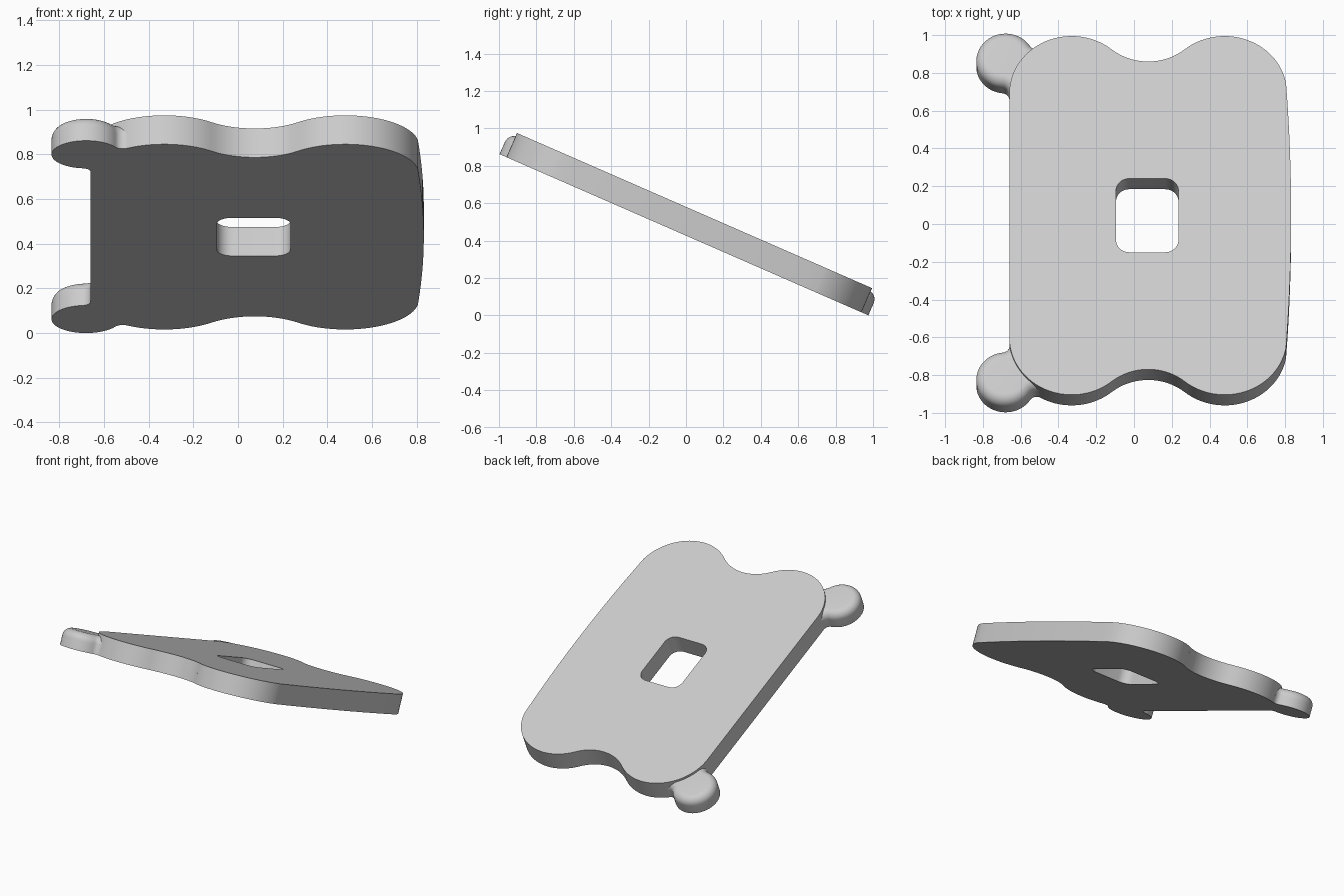
import bpy, bmesh
from math import radians, degrees, sin, cos, atan2, asin, sqrt, hypot, pi

cube = bpy.data.objects.get("Cube")
if cube:
    bpy.data.objects.remove(cube)

TILT = radians(-23.6)
THICK = 0.141
LOBE_R, LOBE_V = 0.33, 0.706
LOBE_L, LOBE_RT = (-0.33, LOBE_V), (0.48, LOBE_V)
EAR, EAR_R, FILLET = (-0.68, 0.921), 0.155, 0.04
WALL, ROUND = 0.07, 0.055

grey = bpy.data.materials.new("light grey")
grey.use_nodes = True
grey.diffuse_color = (0.6, 0.6, 0.6, 1)
grey.node_tree.nodes["Principled BSDF"].inputs["Base Color"].default_value = (0.6, 0.6, 0.6, 1)


def arc(c, r, a0, a1, n):
    """Points on a circle from angle a0 to a1, in degrees."""
    angles = [radians(a0 + (a1 - a0) * i / n) for i in range(n + 1)]
    return [(c[0] + r * cos(a), c[1] + r * sin(a)) for a in angles]


def heading(a, b):
    return degrees(atan2(b[1] - a[1], b[0] - a[0]))


def clean(points):
    """Drop repeated neighbouring points."""
    return [p for i, p in enumerate(points)
            if hypot(p[0] - points[i - 1][0], p[1] - points[i - 1][1]) > 1e-5]


def finish(bm, name):
    """Make a tilted, smooth-sided object from the bmesh."""
    bmesh.ops.recalc_face_normals(bm, faces=bm.faces)
    mesh = bpy.data.meshes.new(name)
    bm.to_mesh(mesh)
    bm.free()
    mesh.materials.append(grey)
    obj = bpy.data.objects.new(name, mesh)
    bpy.context.collection.objects.link(obj)
    obj.rotation_euler.x = TILT
    obj.location = (0, -0.011, 0.431)
    bpy.ops.object.select_all(action='DESELECT')
    obj.select_set(True)
    bpy.context.view_layer.objects.active = obj
    bpy.ops.object.shade_smooth_by_angle(angle=radians(30))
    return obj


# Plate outline: two end lobes joined by a tangent hollow, and a bowed side
mid = (LOBE_L[0] + LOBE_RT[0]) / 2
hollow_r = 0.301
hollow = (mid, 0.889 + hollow_r)
turn = heading(LOBE_L, hollow)
half = (arc(LOBE_RT, LOBE_R, 10, 180 - turn, 28)
        + arc(hollow, hollow_r, -turn, turn - 180, 18)
        + arc(LOBE_L, LOBE_R, turn, 180, 28))
corner_x, corner_v = half[0]
sag = 0.832 - corner_x
bow_r = (corner_v ** 2 + sag ** 2) / (2 * sag)
bow = degrees(asin(corner_v / bow_r))
outline = clean(half + [(x, -v) for x, v in reversed(half)]
                + arc((0.832 - bow_r, 0), bow_r, -bow, bow, 20))

# Rounded rectangular hole
hole, hole_r = [], 0.07
for sx, sv, start in ((1, 1, 0), (-1, 1, 90), (-1, -1, 180), (1, -1, 270)):
    centre = (0.07 + sx * (0.165 - hole_r), sv * (0.213 - hole_r))
    hole += arc(centre, hole_r, start, start + 90, 10)

# Plate
bm = bmesh.new()
edges = []
for loop in (outline, hole):
    verts = [bm.verts.new((x, v, 0)) for x, v in loop]
    edges += [bm.edges.new((verts[i - 1], verts[i])) for i in range(len(verts))]
bmesh.ops.triangle_fill(bm, edges=edges, use_beauty=True)
top = bmesh.ops.extrude_face_region(bm, geom=bm.faces[:], use_keep_orig=True)
bmesh.ops.translate(bm, vec=(0, 0, THICK),
                    verts=[g for g in top["geom"] if isinstance(g, bmesh.types.BMVert)])
finish(bm, "plate")

# Centres of the fillets that blend an ear into the plate side and end lobe
side_x = LOBE_L[0] - LOBE_R
reach = EAR_R + FILLET
side_c = (side_x - FILLET, EAR[1] - sqrt(reach ** 2 - (side_x - FILLET - EAR[0]) ** 2))
dx, dv = LOBE_L[0] - EAR[0], LOBE_L[1] - EAR[1]
gap = hypot(dx, dv)
along = (reach ** 2 - (LOBE_R + FILLET) ** 2 + gap ** 2) / (2 * gap)
across = sqrt(reach ** 2 - along ** 2)
end_c = (EAR[0] + (along * dx - across * dv) / gap,
         EAR[1] + (along * dv + across * dx) / gap)


def ear_outline(inset):
    f = FILLET + inset
    return (arc(end_c, f, heading(end_c, LOBE_L), heading(end_c, EAR) % 360 - 360, 10)
            + arc(EAR, EAR_R - inset, heading(EAR, end_c),
                  heading(EAR, side_c) % 360, 40)[1:]
            + arc(side_c, f, heading(side_c, EAR), 0, 10)[1:]
            + [(-0.45, 0.8)])


# Corner ears: straight wall, rounded top edge, mirrored to the other end
layers = [(0, 0)]
for i in range(9):
    a = pi / 2 * i / 8
    layers.append((ROUND * (1 - cos(a)), WALL + ROUND * sin(a)))
bm = bmesh.new()
rings = [[bm.verts.new((x, v, h)) for x, v in ear_outline(d)] for d, h in layers]
for low, high in zip(rings, rings[1:]):
    for i in range(len(low)):
        quad = (low[i - 1], low[i], high[i], high[i - 1])
        bm.faces.new(quad)
bm.faces.new(rings[0])
bm.faces.new(rings[-1])
ears = finish(bm, "corner_ears")
mirror = ears.modifiers.new("Mirror", 'MIRROR')
mirror.use_axis = (False, True, False)
mirror.use_mirror_merge = False
